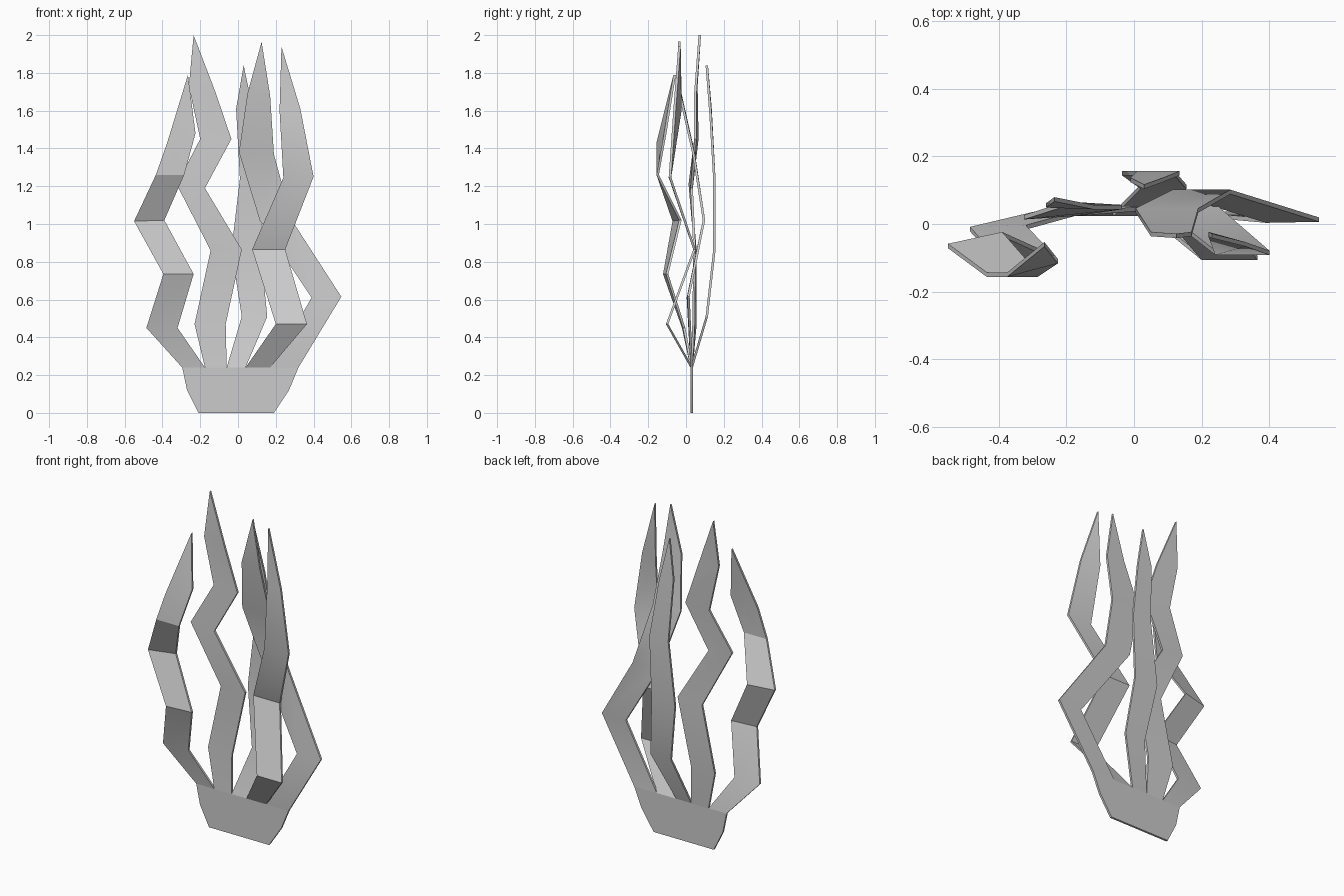
import bpy

HALF = 0.0065  # half thickness of every blade


def ribbon(name, rows, tip=None):
    """Thin folded strip. Each row: left x, left z, right x, right z, left y, right y."""
    mid = []
    for lx, lz, rx, rz, ly, ry in rows:
        mid += [(lx, ly, lz), (rx, ry, rz)]
    fronts = [(2 * i, 2 * i + 1, 2 * i + 3, 2 * i + 2) for i in range(len(rows) - 1)]
    rim = list(range(0, len(mid), 2))
    right = list(range(1, len(mid), 2))
    if tip:
        mid.append(tip)
        t = len(mid) - 1
        fronts.append((t - 2, t - 1, t))
        rim.append(t)
    rim += right[::-1]
    n = len(mid)
    verts = [(x, y - HALF, z) for x, y, z in mid] + [(x, y + HALF, z) for x, y, z in mid]
    faces = fronts + [tuple(v + n for v in reversed(f)) for f in fronts]
    for a, b in zip(rim, rim[1:] + rim[:1]):
        faces.append((a, b, b + n, a + n))
    mesh = bpy.data.meshes.new(name)
    mesh.from_pydata(verts, [], faces)
    mesh.update()
    obj = bpy.data.objects.new(name, mesh)
    bpy.context.collection.objects.link(obj)
    bpy.ops.object.select_all(action='DESELECT')
    obj.select_set(True)
    bpy.context.view_layer.objects.active = obj
    bpy.ops.object.shade_smooth_by_angle(angle=0.5)
    return obj


Y0 = 0.03  # depth of the root plate

# Root plate
ribbon("root_plate", [
    (-0.21, 0, 0.19, 0, Y0, Y0),
    (-0.27, 0.12, 0.27, 0.12, Y0, Y0),
    (-0.295, 0.24, 0.32, 0.24, Y0, Y0)])

# Left frond
ribbon("left_frond", [
    (-0.295, 0.24, -0.175, 0.24, Y0, Y0),
    (-0.485, 0.45, -0.32, 0.45, -0.015, -0.01),
    (-0.395, 0.735, -0.235, 0.735, -0.115, -0.10),
    (-0.55, 1.015, -0.39, 1.02, -0.065, -0.03),
    (-0.435, 1.26, -0.285, 1.26, -0.15, -0.15),
    (-0.375, 1.43, -0.225, 1.48, -0.15, -0.11)], (-0.265, -0.06, 1.79))

# Tall frond, left of centre
ribbon("tall_frond", [
    (-0.175, 0.24, -0.06, 0.24, Y0, Y0),
    (-0.23, 0.47, -0.065, 0.47, 0.05, 0.04),
    (-0.145, 0.86, 0.02, 0.865, 0.05, 0.045),
    (-0.325, 1.21, -0.175, 1.19, 0.02, 0.03),
    (-0.2, 1.45, -0.035, 1.45, 0.06, 0.05),
    (-0.26, 1.73, -0.12, 1.70, 0.055, 0.05)], (-0.235, 0.073, 2.0))

# Rear frond
ribbon("rear_frond", [
    (-0.06, 0.24, 0.04, 0.24, Y0, Y0),
    (0.02, 0.51, 0.155, 0.51, 0.11, 0.11),
    (-0.035, 0.86, 0.12, 0.86, 0.15, 0.15),
    (0.01, 1.24, 0.135, 1.24, 0.15, 0.15),
    (-0.01, 1.61, 0.085, 1.58, 0.13, 0.13)], (0.03, 0.11, 1.84))

# Front frond
ribbon("front_frond", [
    (0.04, 0.24, 0.17, 0.24, Y0, Y0),
    (0.2, 0.47, 0.365, 0.47, -0.10, -0.10),
    (0.075, 0.865, 0.25, 0.865, 0.045, 0.045),
    (0.24, 1.245, 0.4, 1.25, -0.085, -0.085),
    (0.22, 1.60, 0.33, 1.61, -0.03, -0.06)], (0.23, -0.035, 1.94))

# Right frond
ribbon("right_frond", [
    (0.17, 0.24, 0.32, 0.24, Y0, Y0),
    (0.39, 0.61, 0.547, 0.615, 0.01, 0.013),
    (0.115, 1.02, 0.285, 1.02, 0.095, 0.095),
    (0.005, 1.38, 0.19, 1.37, 0.04, 0.04),
    (0.05, 1.69, 0.17, 1.68, -0.03, -0.03)], (0.125, -0.035, 1.965))
